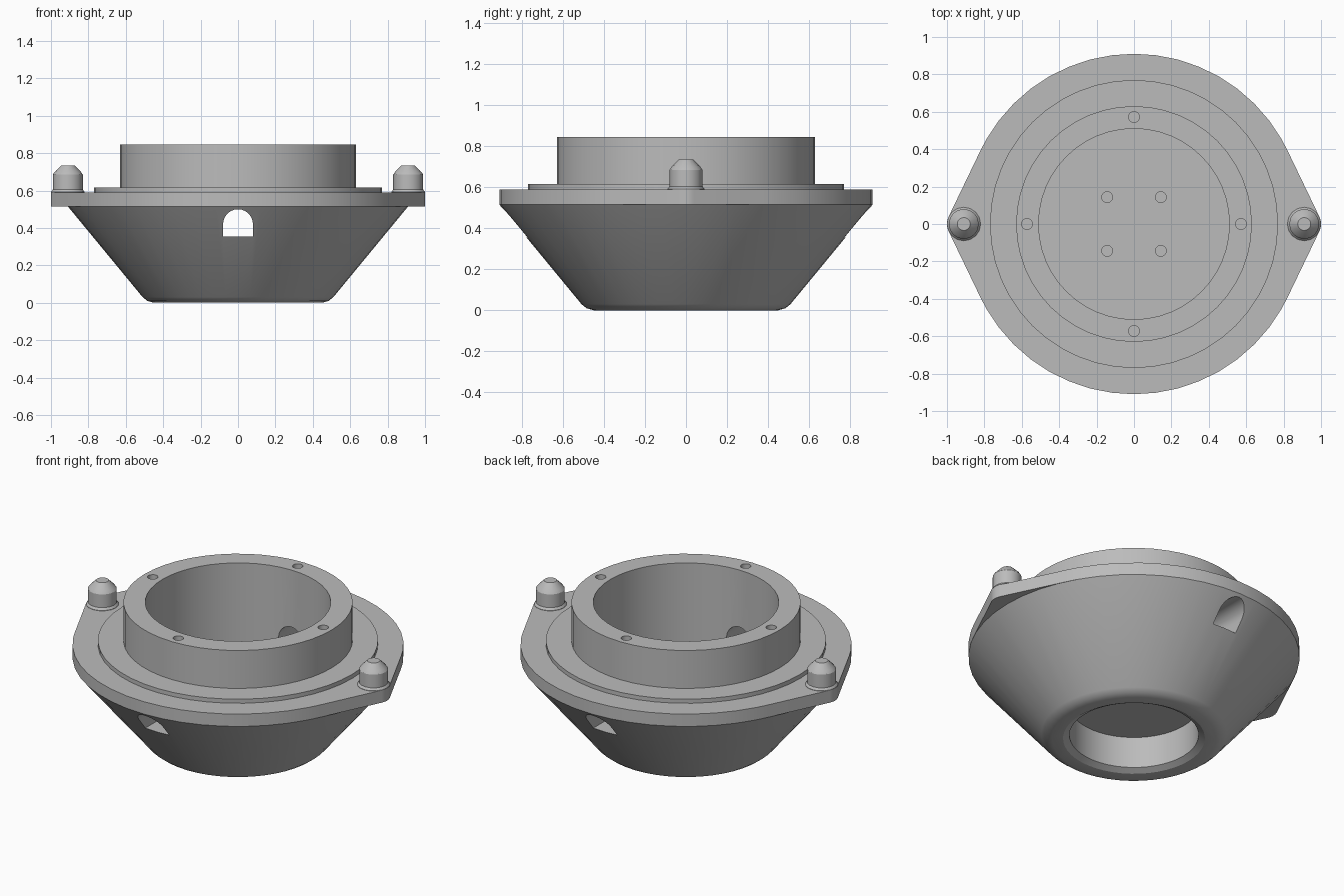
import bpy, bmesh
from math import sin, cos, pi, acos

if "Cube" in bpy.data.objects:
    bpy.data.objects.remove(bpy.data.objects["Cube"])

SEG = 48
grey = bpy.data.materials.new("machined grey")
grey.use_nodes = True
GREY = (0.5, 0.5, 0.5, 1)
grey.diffuse_color = GREY
grey.node_tree.nodes["Principled BSDF"].inputs["Base Color"].default_value = GREY


def finish(name, bm):
    bmesh.ops.recalc_face_normals(bm, faces=bm.faces)
    mesh = bpy.data.meshes.new(name)
    bm.to_mesh(mesh)
    bm.free()
    mesh.materials.append(grey)
    obj = bpy.data.objects.new(name, mesh)
    bpy.context.collection.objects.link(obj)
    return obj


def lathe(name, profile, at=(0, 0, 0), seg=SEG):
    """Solid of revolution from (radius, z) pairs, capped at both ends."""
    bm = bmesh.new()
    rings = [[bm.verts.new((at[0] + r * cos(2 * pi * i / seg),
                            at[1] + r * sin(2 * pi * i / seg), at[2] + z))
              for i in range(seg)] for r, z in profile]
    for a, b in zip(rings, rings[1:]):
        for i in range(seg):
            j = (i + 1) % seg
            bm.faces.new((a[i], a[j], b[j], b[i]))
    bm.faces.new(rings[0])
    bm.faces.new(rings[-1])
    return finish(name, bm)


def prism(name, points, offset):
    """Extrude a flat outline along an offset."""
    bm = bmesh.new()
    face = bm.faces.new([bm.verts.new(p) for p in points])
    ext = bmesh.ops.extrude_face_region(bm, geom=[face])
    bmesh.ops.translate(bm, vec=offset,
                        verts=[v for v in ext["geom"] if isinstance(v, bmesh.types.BMVert)])
    return finish(name, bm)


def boolean(target, tool, operation):
    mod = target.modifiers.new("cut", "BOOLEAN")
    mod.operation, mod.object, mod.solver = operation, tool, "EXACT"
    bpy.context.view_layer.objects.active = target
    bpy.ops.object.modifier_apply(modifier=mod.name)
    bpy.data.objects.remove(tool)


def smooth(obj):
    bpy.ops.object.select_all(action="DESELECT")
    obj.select_set(True)
    bpy.context.view_layer.objects.active = obj
    bpy.ops.object.shade_smooth_by_angle(angle=0.5)


# Conical housing with rounded foot, step and collar
housing = lathe("housing", [(0.45, 0), (0.485, 0.01), (0.51, 0.03), (0.91, 0.515),
                            (0.77, 0.55), (0.77, 0.615), (0.63, 0.615), (0.63, 0.845)])

# Flange: large disc joined by tangents to a small ear on each side
R, EAR = 0.91, 0.09
tangent = acos((R - EAR) / R)
outline = []
for turn in (0, pi):
    for i in range(9):
        a = turn + tangent * (i / 4 - 1)
        outline.append((cos(turn) * R + EAR * cos(a), EAR * sin(a), 0.515))
    outline.append((R * cos(turn + tangent), R * sin(turn + tangent), 0.515))
    for i in range(SEG // 2):
        a = turn + 2 * pi * i / SEG
        if turn + tangent + 0.02 < a < turn + pi - tangent - 0.02:
            outline.append((R * cos(a), R * sin(a), 0.515))
    a = turn + pi - tangent
    outline.append((R * cos(a), R * sin(a), 0.515))
boolean(housing, prism("flange", outline, (0, 0, 0.075)), "UNION")

# Upper cavity and chamfered lower bore
boolean(housing, lathe("cavity", [(0.51, 0.29), (0.51, 0.9)]), "DIFFERENCE")
boolean(housing, lathe("bore", [(0.425, -0.02), (0.355, 0.02), (0.355, 0.21)]), "DIFFERENCE")

# Arched windows through front and back
W = 0.08
arch = [(-W, -1, 0.355), (W, -1, 0.355)]
arch += [(W * cos(pi * i / 12), -1, 0.42 + W * sin(pi * i / 12)) for i in range(13)]
boolean(housing, prism("window", arch, (0, 2, 0)), "DIFFERENCE")

# Blind screw holes in the collar rim and the cavity floor
for k in range(4):
    a = k * pi / 2
    for radius, angle, z in ((0.572, a, 0.745), (0.203, a + pi / 4, 0.24)):
        hole = lathe("hole", [(0.029, 0), (0.029, 0.15)],
                     (radius * cos(angle), radius * sin(angle), z), 16)
        boolean(housing, hole, "DIFFERENCE")
smooth(housing)

# Locating pins with a flared base and chamfered tip
for side, x in (("left", R), ("right", -R)):
    pin = lathe(side + "_pin", [(0.09, 0.585), (0.09, 0.592), (0.08, 0.605),
                                (0.08, 0.685), (0.07, 0.7), (0.035, 0.735)], (x, 0, 0), 16)
    smooth(pin)
